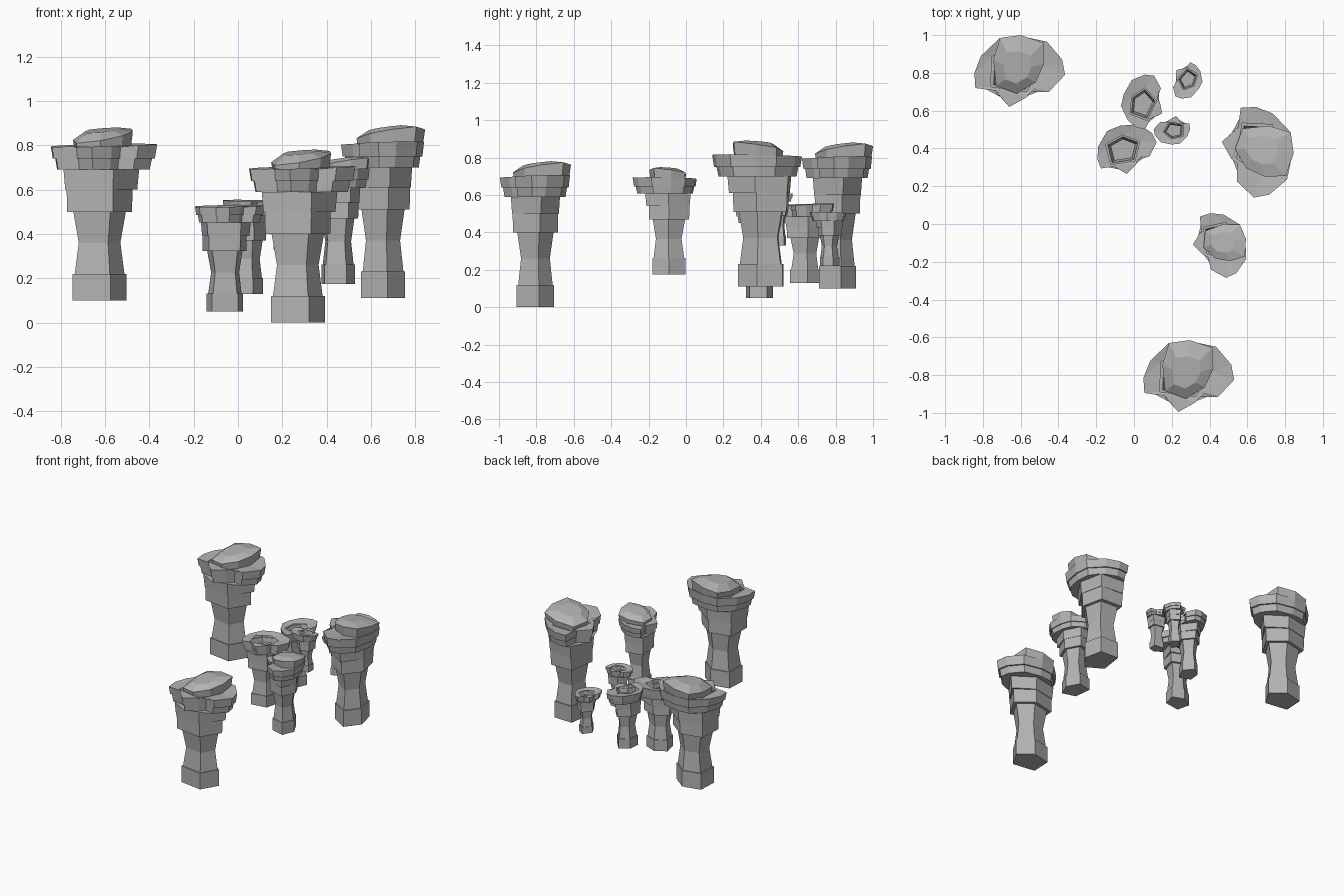
import bpy, bmesh, math
from mathutils import Matrix, Vector

cube = bpy.data.objects.get("Cube")
if cube:
    bpy.data.objects.remove(cube, do_unlink=True)

stone = bpy.data.materials.new("grey_stone")
stone.diffuse_color = (0.45, 0.45, 0.45, 1)
stone.use_nodes = True
stone.node_tree.nodes["Principled BSDF"].inputs["Base Color"].default_value = (0.45, 0.45, 0.45, 1)

# Plan outlines, counter-clockwise
SHAFT = [(.122, .02), (.02, .10), (-.115, .07), (-.122, -.075), (.05, -.10)]
SHOULDER = [(.17, .03), (.03, .125), (-.14, .09), (-.155, -.09), (.06, -.125)]
BRIM = [(.26, -.02), (.245, .06), (.165, .155), (.025, .185), (-.085, .175),
        (-.185, .08), (-.22, -.01), (-.215, -.09), (-.105, -.105),
        (-.035, -.19), (.055, -.14), (.095, -.09), (.175, -.11)]
BOULDER = [(.15, .04), (.145, .15), (.025, .19), (-.085, .175),
           (-.12, .06), (-.105, -.08), (.005, -.12), (.105, -.06)]


def ring(bm, outline, size, z, tilt=(0, 0)):
    return [bm.verts.new((x * size, y * size, z + tilt[0] * x + tilt[1] * y))
            for x, y in outline]


def by_angle(loop):
    return sorted(loop, key=lambda v: math.atan2(v.co.y, v.co.x))


def stitch(bm, a, b):
    """Join two rings, with quads if they match and triangles if not."""
    if len(a) == len(b):
        for i in range(len(a)):
            j = (i + 1) % len(a)
            bm.faces.new((a[i], a[j], b[j], b[i]))
        return
    a, b = by_angle(a), by_angle(b)

    def turn(loop, k):
        v = loop[k % len(loop)].co
        return math.atan2(v.y, v.x) + math.tau * (k // len(loop))

    i = j = 0
    while i < len(a) or j < len(b):
        va, vb = a[i % len(a)], b[j % len(b)]
        if j == len(b) or (i < len(a) and turn(a, i + 1) < turn(b, j + 1)):
            i += 1
            bm.faces.new((va, a[i % len(a)], vb))
        else:
            j += 1
            bm.faces.new((va, b[j % len(b)], vb))


def loft(bm, layers):
    rings = [ring(bm, *layer) for layer in layers]
    for low, high in zip(rings, rings[1:]):
        stitch(bm, low, high)
    return rings


def finish(bm, name, place):
    bmesh.ops.recalc_face_normals(bm, faces=bm.faces)
    mesh = bpy.data.meshes.new(name)
    bm.to_mesh(mesh)
    bm.free()
    mesh.materials.append(stone)
    mesh.transform(place)
    bpy.context.collection.objects.link(bpy.data.objects.new(name, mesh))


def pillar(name, x, y, z, size, turn, boulder):
    place = (Matrix.Translation(Vector((x, y, z)))
             @ Matrix.Rotation(math.radians(turn), 4, "Z") @ Matrix.Scale(size, 4))
    # Stepped shaft and flared brim, open at the top
    bm = bmesh.new()
    rings = loft(bm, [
        (SHAFT, 1, 0), (SHAFT, 1, .12),
        (SHAFT, .92, .12), (SHAFT, .77, .26), (SHAFT, .97, .40),
        (SHAFT, 1.2, .40), (SHAFT, 1.22, .50),
        (SHOULDER, 1, .50), (SHOULDER, 1.05, .59),
        (BRIM, .87, .59), (BRIM, .91, .64),
        (BRIM, .96, .64), (BRIM, 1, .70, (.02, .03)),
        (SHAFT, 1.1, .69)])
    bm.faces.new(rings[0])
    finish(bm, name, place)
    # Tilted boulder resting on the brim
    if boulder:
        bm = bmesh.new()
        rings = loft(bm, [
            (BOULDER, .92, .66), (BOULDER, 1, .735, (.15, .12)),
            (BOULDER, .55, .765, (.05, .06))])
        bm.faces.new(rings[0])
        bm.faces.new(rings[-1])
        finish(bm, name + "_boulder", place)


# Large pillars with boulders
pillar("back_right_pillar", -.625, .81, .10, 1, 0, True)
pillar("front_pillar", .27, -.805, 0, 1, 0, True)
pillar("left_pillar", .655, .40, .11, 1, -90, True)
pillar("middle_pillar", .453, -.097, .175, .735, -75, True)
# Small hollow pillars
pillar("small_pillar_front", -.053, .395, .05, .68, 17, False)
pillar("small_pillar_middle", .047, .64, .13, .6, 72, False)
pillar("small_pillar_back", .283, .762, .22, .41, -122, False)
pillar("small_pillar_side", .208, .495, .33, .4, 180, False)
